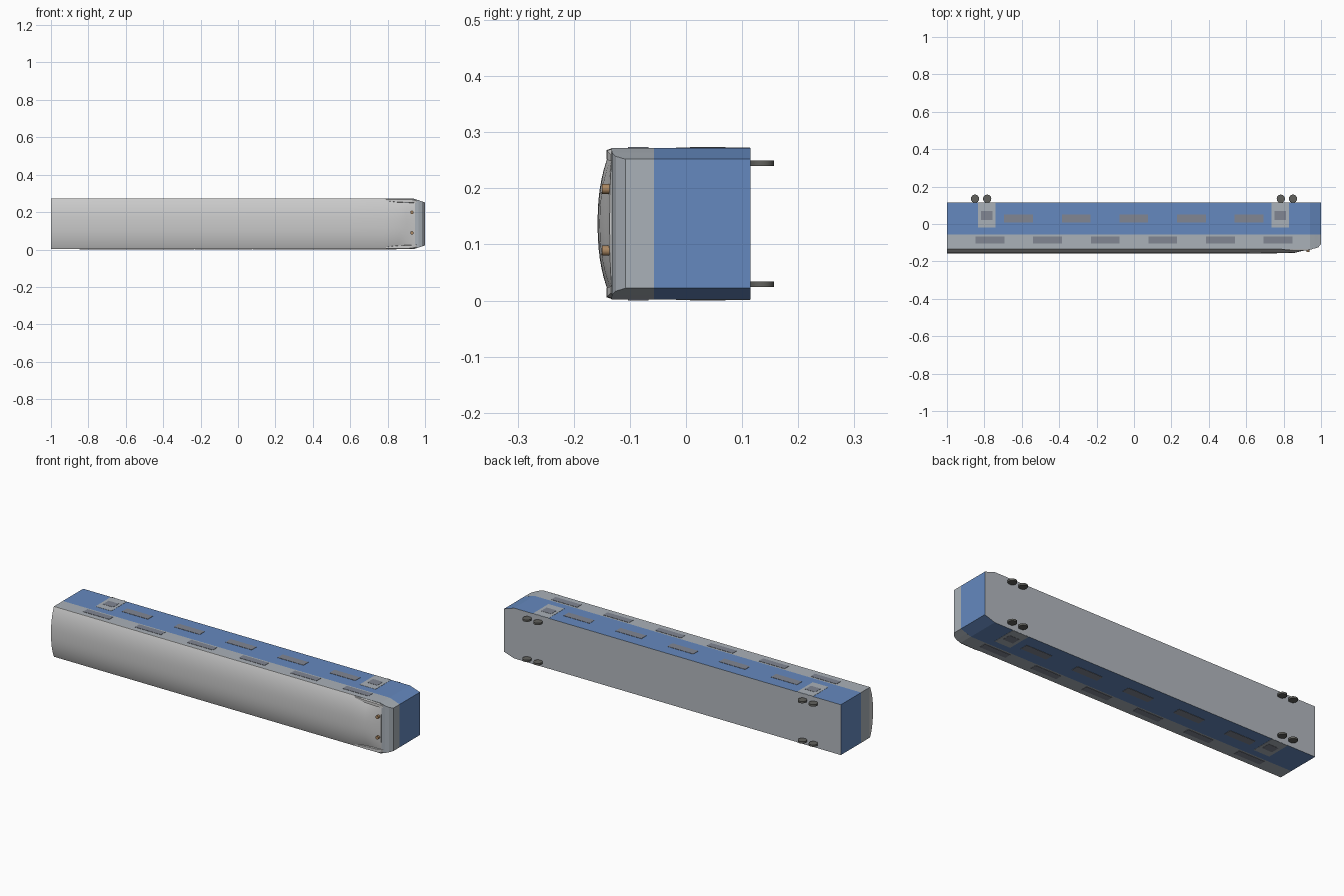
import bpy, bmesh, math

if "Cube" in bpy.data.objects:
    bpy.data.objects.remove(bpy.data.objects["Cube"])

ZC, HW, FLOOR, BAND = 0.137, 0.135, 0.115, -0.057


def material(name, rgb):
    m = bpy.data.materials.new(name)
    m.diffuse_color = (*rgb, 1)
    m.use_nodes = True
    m.node_tree.nodes["Principled BSDF"].inputs["Base Color"].default_value = m.diffuse_color
    return m


BLUE = material("blue_paint", (0.13, 0.25, 0.52))
PALE = material("pale_grey", (0.40, 0.44, 0.48))
GLASS = material("window_grey", (0.22, 0.24, 0.29))
DARK = material("wheel_dark", (0.12, 0.12, 0.11))
LAMP = material("lamp_amber", (0.40, 0.24, 0.12))


def finish(name, bm, mats=(), smooth=None):
    bmesh.ops.recalc_face_normals(bm, faces=bm.faces)
    me = bpy.data.meshes.new(name)
    bm.to_mesh(me)
    bm.free()
    ob = bpy.data.objects.new(name, me)
    bpy.context.collection.objects.link(ob)
    for m in mats:
        me.materials.append(m)
    if smooth:
        bpy.ops.object.select_all(action='DESELECT')
        ob.select_set(True)
        bpy.context.view_layer.objects.active = ob
        bpy.ops.object.shade_smooth_by_angle(angle=math.radians(smooth))
    return ob


def loft(bm, rings):
    # bridge closed rings of points and cap both ends
    vs = [[bm.verts.new(p) for p in r] for r in rings]
    n = len(vs[0])
    for a, b in zip(vs, vs[1:]):
        for i in range(n):
            j = (i + 1) % n
            bm.faces.new((a[i], a[j], b[j], b[i]))
    bm.faces.new(vs[0])
    bm.faces.new(vs[-1])


def box(name, x, y, z, mat):
    bm = bmesh.new()
    loft(bm, [[(px, y[0], z[0]), (px, y[1], z[0]), (px, y[1], z[1]), (px, y[0], z[1])] for px in x])
    return finish(name, bm, [mat] if mat else [])


def disc(name, c, r, depth, axis, mat):
    bm = bmesh.new()
    rings = []
    for d in (-depth / 2, depth / 2):
        ring = []
        for i in range(24):
            a = math.tau * i / 24
            u, v = r * math.cos(a), r * math.sin(a)
            o = (u, v, d) if axis == 'z' else (u, d, v)
            ring.append(tuple(p + q for p, q in zip(c, o)))
        rings.append(ring)
    loft(bm, rings)
    return finish(name, bm, [mat], 40)


# Blue lower body and pale upper band, both narrowing at the driving end
def shell(name, stations, bottom, mats):
    bm = bmesh.new()
    loft(bm, [[(x, bottom, ZC - w), (x, top, ZC - w), (x, top, ZC + w), (x, bottom, ZC + w)]
              for x, w, top in stations])
    ob = finish(name, bm, mats)
    for p in ob.data.polygons:
        if p.normal.y > 0.9 and len(mats) > 1:
            p.material_index = 1
    return ob


FLOOR_GREY = material("floor_grey", (0.45, 0.48, 0.52))
shell("lower_body", [(-1, HW, BAND), (0.94, HW, BAND), (1, 0.115, BAND)], FLOOR, [BLUE, FLOOR_GREY])
shell("upper_body", [(-1, HW, -0.133), (0.94, HW, -0.133), (0.965, 0.127, -0.132),
                     (0.985, 0.12, -0.125), (1, 0.115, -0.108)], BAND, [PALE])

# Curved roof, sloping down into the cab
bm = bmesh.new()
rings = []
for x, h, w in [(-1, 1, HW), (0.6, 1, HW), (0.78, 0.95, HW), (0.86, 0.85, 0.118),
                (0.90, 0.45, 0.112), (0.945, 0.12, 0.112)]:
    ring = []
    for i in range(21):
        s = math.sin(math.pi * (i / 20 - 0.5))
        ring.append((x, -0.133 - 0.0245 * h * (1 - abs(s) ** 2.4), ZC + w * s))
    ring += [(x, -0.128, ZC + w), (x, -0.128, ZC - w)]
    rings.append(ring)
loft(bm, rings)
finish("roof", bm, [], 35)

for s in (-1, 1):
    side = "left" if s > 0 else "right"

    def zspan(a, b):
        return sorted((ZC + s * a, ZC + s * b))

    # Roof edge fin alongside the cab slope
    bm = bmesh.new()
    loft(bm, [[(x, -0.13, ZC + s * a), (x, y, ZC + s * (a + 0.002)),
               (x, y, ZC + s * (b - 0.004)), (x, -0.13, ZC + s * b)]
              for x, y, a, b in [(0.79, -0.136, 0.122, 0.135), (0.85, -0.142, 0.115, 0.135),
                                 (0.93, -0.141, 0.112, 0.134), (0.955, -0.134, 0.110, 0.127)]])
    finish(f"roof_fin_{side}", bm)

    # Two rows of windows
    for i in range(6):
        x = -0.77 + 0.308 * i
        box(f"upper_window_{side}_{i}", (x - 0.077, x + 0.077), (-0.103, -0.067), zspan(0.130, 0.1365), GLASS)
    for i in range(5):
        x = -0.617 + 0.308 * i
        box(f"lower_window_{side}_{i}", (x - 0.077, x + 0.077), (0.007, 0.05), zspan(0.130, 0.1365), GLASS)

    # Doors with panes
    for x in (-0.787, 0.782):
        box(f"door_{side}", (x - 0.047, x + 0.047), (-0.018, 0.114), zspan(0.130, 0.136), PALE)
        box(f"door_pane_{side}", (x - 0.03, x + 0.03), (0.022, 0.07), zspan(0.130, 0.137), GLASS)

    # Wheels
    for x in (-0.85, -0.785, 0.785, 0.85):
        disc(f"wheel_{side}", (x, 0.135, ZC + s * 0.108), 0.022, 0.01, 'z', DARK)

    # Roof lamps
    disc(f"lamp_{side}", (0.93, -0.141, ZC + 0.007 + s * 0.055), 0.009, 0.018, 'y', LAMP)
